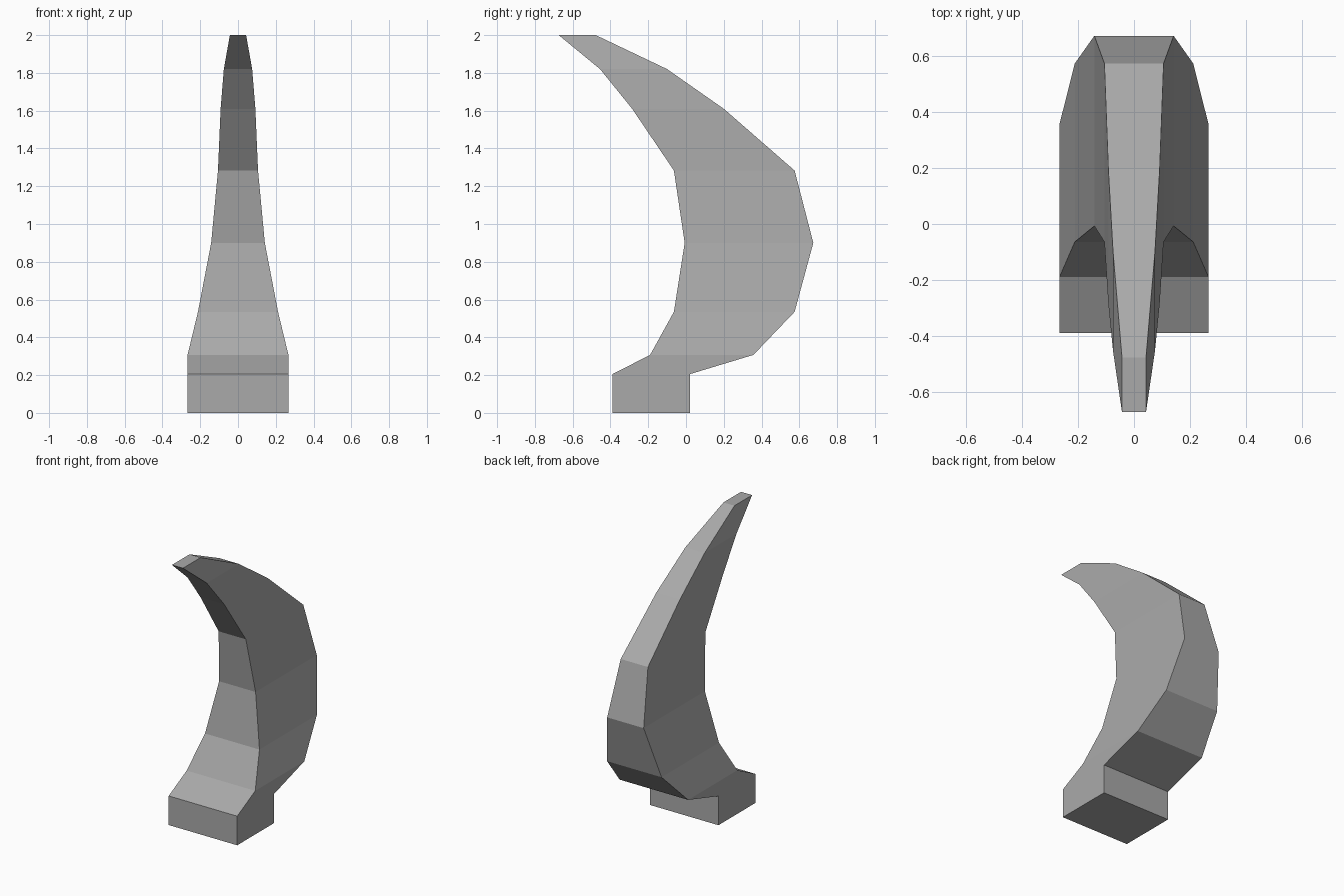
import bpy
import bmesh

cube = bpy.data.objects.get("Cube")
if cube:
    bpy.data.objects.remove(cube, do_unlink=True)

# Single grey material
grey = bpy.data.materials.new("plain_grey")
grey.use_nodes = True
colour = (0.4, 0.4, 0.4, 1)
grey.diffuse_color = colour
grey.node_tree.nodes["Principled BSDF"].inputs["Base Color"].default_value = colour

# Horizontal sections of the horn: height, front y, back y, half width
sections = [
    (0.0, -0.39, 0.02, 0.267),
    (0.205, -0.39, 0.02, 0.267),
    (0.307, -0.19, 0.357, 0.267),
    (0.535, -0.064, 0.575, 0.212),
    (0.9, -0.007, 0.674, 0.142),
    (1.283, -0.064, 0.575, 0.106),
    (1.61, -0.285, 0.2, 0.092),
    (1.82, -0.455, -0.1, 0.075),
    (2.0, -0.674, -0.478, 0.043),
]

# Loft the rectangular sections into one closed, flat-faced horn
bm = bmesh.new()
rings = [
    [bm.verts.new(p) for p in ((-w, f, z), (w, f, z), (w, b, z), (-w, b, z))]
    for z, f, b, w in sections
]
for low, high in zip(rings, rings[1:]):
    for i in range(4):
        j = (i + 1) % 4
        bm.faces.new((low[i], low[j], high[j], high[i]))
bm.faces.new(rings[0][::-1])
bm.faces.new(rings[-1])
bmesh.ops.recalc_face_normals(bm, faces=bm.faces)

mesh = bpy.data.meshes.new("curved_horn")
bm.to_mesh(mesh)
bm.free()
mesh.materials.append(grey)
horn = bpy.data.objects.new("curved_horn", mesh)
bpy.context.collection.objects.link(horn)
